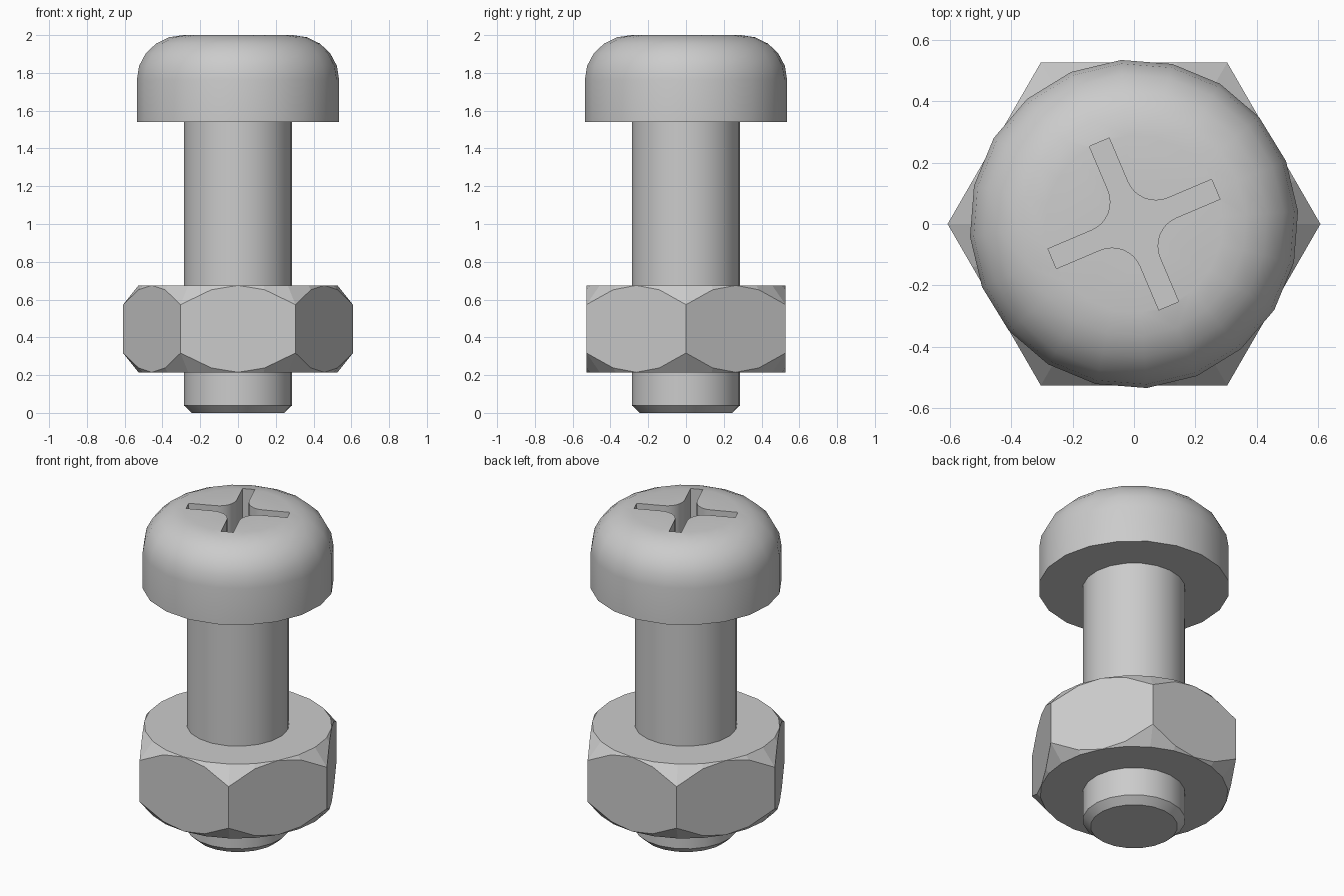
import bpy, bmesh
from math import sin, cos, pi, radians
from mathutils import Matrix

if "Cube" in bpy.data.objects:
    bpy.data.objects.remove(bpy.data.objects["Cube"])

steel = bpy.data.materials.new("grey_steel")
steel.use_nodes = True
grey = (0.6, 0.6, 0.6, 1)
steel.diffuse_color = grey
steel.node_tree.nodes["Principled BSDF"].inputs["Base Color"].default_value = grey


def finish(name, bm):
    bmesh.ops.recalc_face_normals(bm, faces=bm.faces)
    mesh = bpy.data.meshes.new(name)
    bm.to_mesh(mesh)
    bm.free()
    mesh.materials.append(steel)
    obj = bpy.data.objects.new(name, mesh)
    bpy.context.collection.objects.link(obj)
    return obj


def bridge(bm, a, b):
    n = len(a)
    for i in range(n):
        bm.faces.new((a[i], a[(i + 1) % n], b[(i + 1) % n], b[i]))


def lathe(name, profile, sides=20, turn=radians(4.5)):
    """Capped solid of revolution from (radius, height) points."""
    bm = bmesh.new()
    angles = [turn + 2 * pi * i / sides for i in range(sides)]
    rings = [[bm.verts.new((r * cos(a), r * sin(a), z)) for a in angles]
             for r, z in profile]
    for a, b in zip(rings, rings[1:]):
        bridge(bm, a, b)
    bm.faces.new(rings[0])
    bm.faces.new(rings[-1])
    return finish(name, bm)


def smooth(obj):
    bpy.ops.object.select_all(action="DESELECT")
    obj.select_set(True)
    bpy.context.view_layer.objects.active = obj
    bpy.ops.object.shade_smooth_by_angle(angle=radians(30))


# Threadless shank with a chamfered tip
shank = lathe("shank", [(0.245, 0), (0.288, 0.04), (0.288, 1.57)])
smooth(shank)

# Pan head with a rounded shoulder
shoulder = [(0.29 + 0.247 * cos(t * pi / 10), 1.765 + 0.235 * sin(t * pi / 10))
            for t in range(6)]
head = lathe("pan_head", [(0.537, 1.54)] + shoulder)

# Cross-shaped driver recess: four arms joined by rounded inner corners
half, fillet, reach = 0.035, 0.1, 0.29
c = half + fillet
quarter = [(reach, -half), (reach, half)]
for i in range(9):
    a = -pi / 2 - i * pi / 16
    quarter.append((c + fillet * cos(a), c + fillet * sin(a)))
bm = bmesh.new()
outline = []
for q in range(4):
    spin = Matrix.Rotation(radians(23) + q * pi / 2, 3, "Z")
    outline += [bm.verts.new(spin @ Matrix.Translation((x, y, 1.65)).translation)
                for x, y in quarter]
floor = bm.faces.new(outline)
lifted = bmesh.ops.extrude_face_region(bm, geom=[floor])["geom"]
bmesh.ops.translate(bm, vec=(0, 0, 0.5),
                    verts=[g for g in lifted if isinstance(g, bmesh.types.BMVert)])
cutter = finish("recess_cutter", bm)
cut = head.modifiers.new("recess", "BOOLEAN")
cut.operation = "DIFFERENCE"
cut.solver = "EXACT"
cut.object = cutter
bpy.context.view_layer.objects.active = head
head.select_set(True)
bpy.ops.object.modifier_apply(modifier=cut.name)
bpy.data.objects.remove(cutter)
smooth(head)

# Hex nut: conical chamfers trim the corners at both ends
flat, low, high, bore = 0.527, 0.215, 0.675, 0.27
bm = bmesh.new()
rings = [[] for _ in range(6)]
for i in range(24):
    a = i * pi / 12
    off = (a % (pi / 3)) - pi / 6
    rim = flat / cos(off)
    drop = (rim - flat) * 1.25
    for ring, (r, z) in zip(rings, [(bore, high), (flat, high), (rim, high - drop),
                                    (rim, low + drop), (flat, low), (bore, low)]):
        ring.append(bm.verts.new((r * cos(a), r * sin(a), z)))
for k in range(6):
    bridge(bm, rings[k], rings[(k + 1) % 6])
bmesh.ops.remove_doubles(bm, verts=bm.verts, dist=0.0005)
finish("hex_nut", bm)
